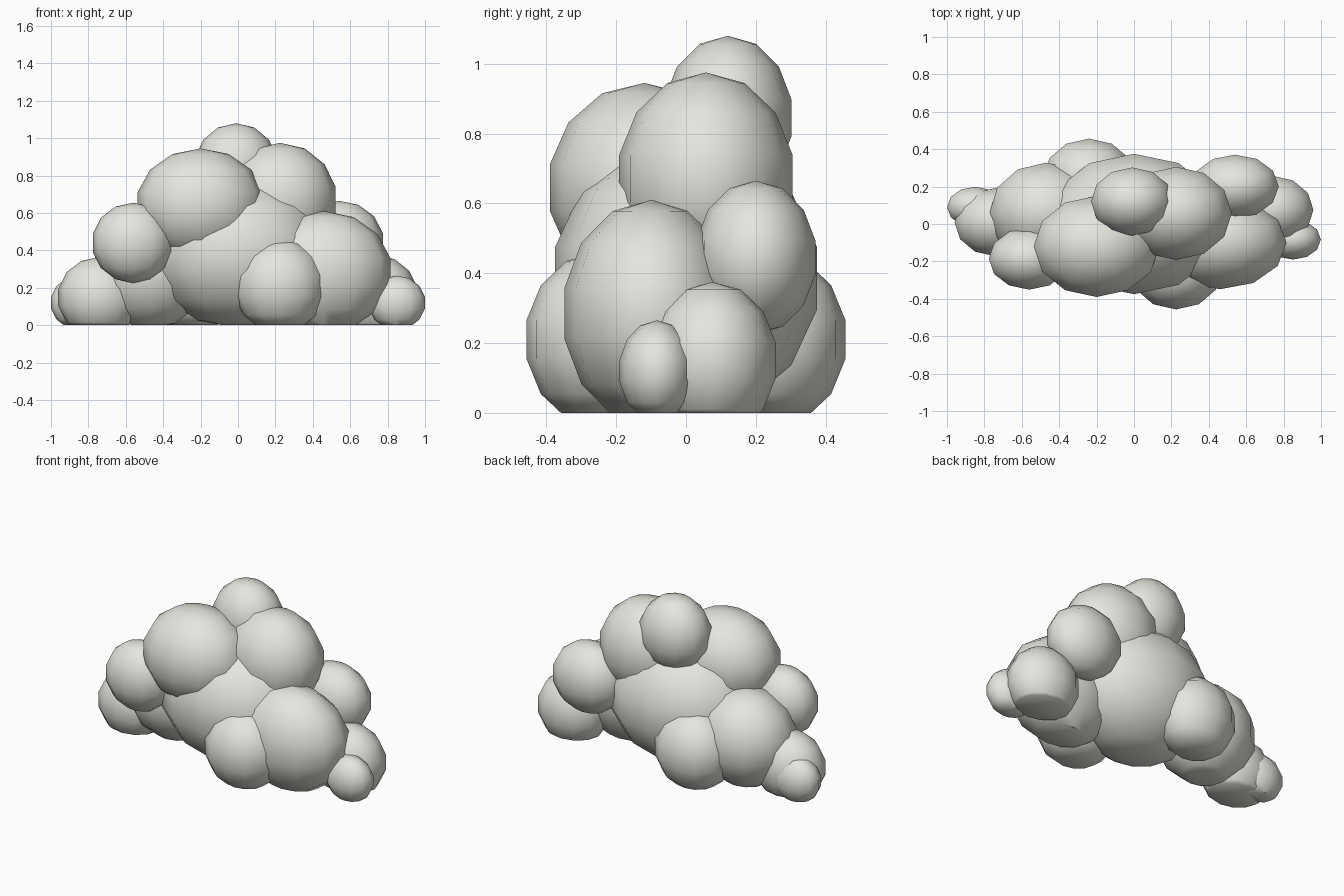
import bpy, bmesh, math
from mathutils import Vector

cube = bpy.data.objects.get("Cube")
if cube:
    bpy.data.objects.remove(cube, do_unlink=True)

# Single soft off-white colour
COLOUR = (0.79, 0.78, 0.73, 1.0)
white = bpy.data.materials.new("cloud_white")
white.use_nodes = True
white.diffuse_color = COLOUR
bsdf = white.node_tree.nodes["Principled BSDF"]
bsdf.inputs["Base Color"].default_value = COLOUR
bsdf.inputs["Roughness"].default_value = 0.8


def puff(name, centre, radii):
    """Low-poly smooth ellipsoid, sliced flat at the ground."""
    bm = bmesh.new()
    bmesh.ops.create_uvsphere(bm, u_segments=12, v_segments=7, radius=1)
    bmesh.ops.scale(bm, vec=Vector(radii), verts=bm.verts)
    bmesh.ops.translate(bm, vec=Vector(centre), verts=bm.verts)
    if centre[2] < radii[2]:
        cut = bmesh.ops.bisect_plane(
            bm, geom=bm.verts[:] + bm.edges[:] + bm.faces[:],
            plane_co=(0, 0, 0), plane_no=(0, 0, 1), clear_inner=True)
        rim = [e for e in cut["geom_cut"] if isinstance(e, bmesh.types.BMEdge)]
        bmesh.ops.edgeloop_fill(bm, edges=rim)
    bmesh.ops.recalc_face_normals(bm, faces=bm.faces)
    mesh = bpy.data.meshes.new(name)
    bm.to_mesh(mesh)
    bm.free()
    mesh.materials.append(white)
    obj = bpy.data.objects.new(name, mesh)
    bpy.context.collection.objects.link(obj)
    bpy.ops.object.select_all(action="DESELECT")
    obj.select_set(True)
    bpy.context.view_layer.objects.active = obj
    bpy.ops.object.shade_smooth_by_angle(angle=math.radians(45))


# Large core masses
puff("core_puff", (0, 0, 0.385), (0.49, 0.385, 0.40))
puff("left_large_puff", (0.46, -0.10, 0.285), (0.365, 0.255, 0.325))
puff("right_large_puff", (-0.47, 0.06, 0.28), (0.31, 0.275, 0.30))

# Upper puffs
puff("top_puff", (-0.01, 0.12, 0.845), (0.225, 0.187, 0.235))
puff("upper_left_puff", (0.225, 0.057, 0.67), (0.305, 0.255, 0.305))
puff("upper_right_puff", (-0.20, -0.12, 0.645), (0.345, 0.277, 0.30))
puff("middle_right_puff", (-0.56, -0.185, 0.44), (0.222, 0.17, 0.215))
puff("middle_left_puff", (0.54, 0.20, 0.445), (0.24, 0.175, 0.22))

# Ground puffs at the front, back and both ends
puff("front_puff", (0.225, -0.25, 0.21), (0.25, 0.212, 0.25))
puff("back_puff", (-0.24, 0.25, 0.21), (0.25, 0.212, 0.25))
puff("left_end_puff", (0.74, 0.075, 0.15), (0.225, 0.187, 0.225))
puff("right_end_puff", (-0.74, 0.01, 0.15), (0.225, 0.187, 0.215))
puff("left_tip_puff", (0.85, -0.083, 0.12), (0.153, 0.11, 0.145))
puff("right_tip_puff", (-0.85, 0.09, 0.12), (0.153, 0.112, 0.145))
